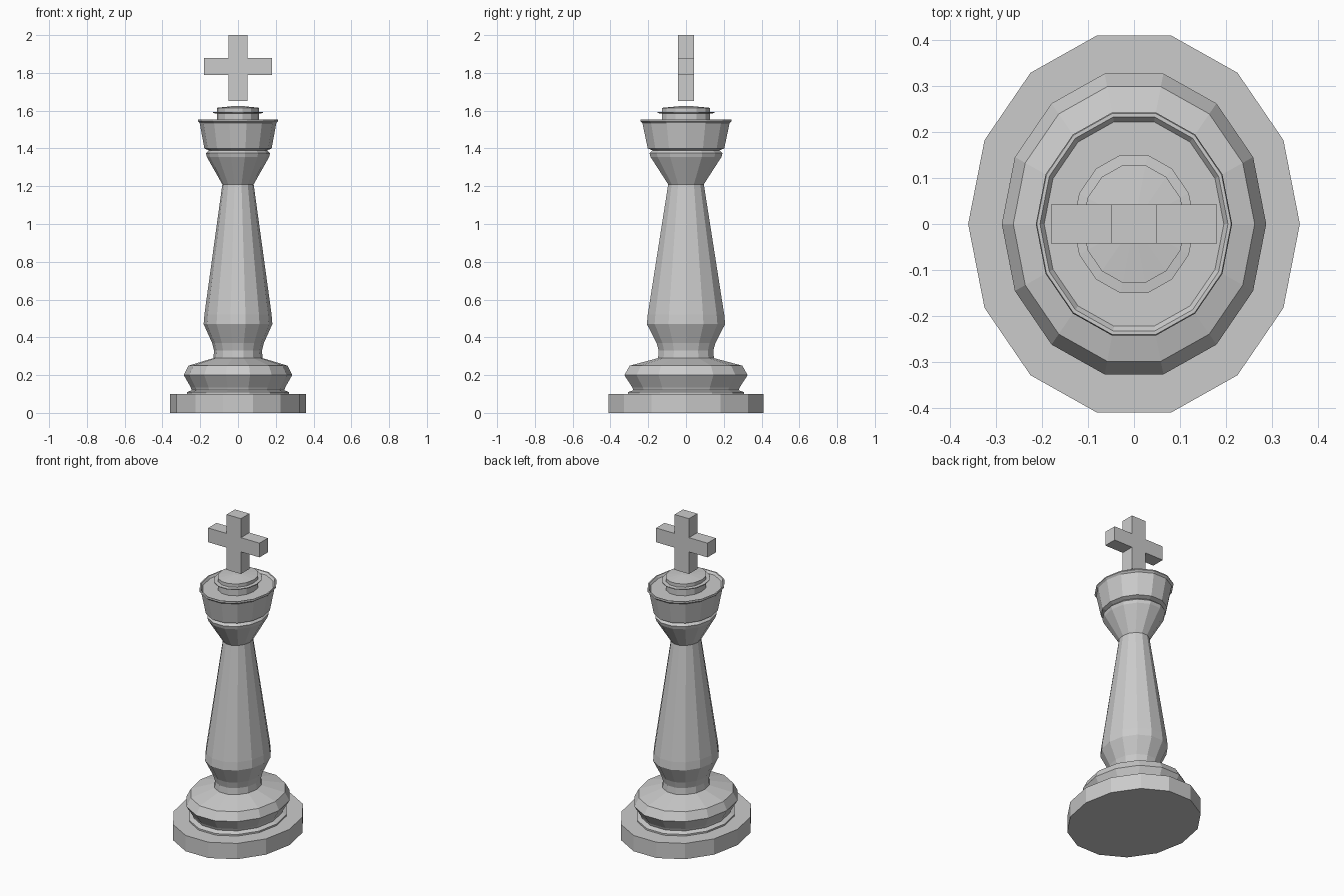
import bpy, bmesh, math

if "Cube" in bpy.data.objects:
    bpy.data.objects.remove(bpy.data.objects["Cube"])

SIDES = 14
STRETCH = 0.42 / 0.36   # the turned parts are oval in plan


def lathe(name, profile):
    """Spin (radius, z) points into a closed, flat-faced oval solid."""
    bm = bmesh.new()
    rings = []
    for r, z in profile:
        ring = []
        for i in range(SIDES):
            a = 2 * math.pi * i / SIDES
            ring.append(bm.verts.new((r * math.cos(a), r * STRETCH * math.sin(a), z)))
        rings.append(ring)
    for low, high in zip(rings, rings[1:]):
        for i in range(SIDES):
            j = (i + 1) % SIDES
            bm.faces.new((low[i], low[j], high[j], high[i]))
    bm.faces.new(rings[0][::-1])
    bm.faces.new(rings[-1])
    return finish(name, bm)


def finish(name, bm):
    bmesh.ops.recalc_face_normals(bm, faces=bm.faces)
    mesh = bpy.data.meshes.new(name)
    bm.to_mesh(mesh)
    bm.free()
    obj = bpy.data.objects.new(name, mesh)
    bpy.context.collection.objects.link(obj)
    return obj


# Foot disc
lathe("base", [(0.36, 0), (0.36, 0.10)])

# Turned body: collar, neck, shaft and cup with a recessed rim
lathe("body", [
    (0.27, 0.10), (0.27, 0.11), (0.245, 0.12), (0.25, 0.135),
    (0.287, 0.20), (0.262, 0.25), (0.13, 0.29), (0.127, 0.33),
    (0.137, 0.37), (0.182, 0.47), (0.178, 0.52), (0.083, 1.21),
    (0.165, 1.355), (0.17, 1.375), (0.155, 1.39), (0.178, 1.40),
    (0.203, 1.535), (0.213, 1.545), (0.211, 1.553), (0.204, 1.553),
    (0.195, 1.54)])

# Stepped cap with a thin flange and a shallow dome
lathe("cap", [
    (0.112, 1.535), (0.112, 1.585), (0.132, 1.587), (0.132, 1.592),
    (0.112, 1.594), (0.112, 1.615), (0.02, 1.625)])

# Cross finial: extruded outline
half = [(0.05, 1.65), (0.05, 1.79), (0.18, 1.79), (0.18, 1.88), (0.05, 1.88), (0.05, 2.0)]
outline = half + [(-x, z) for x, z in reversed(half)]
bm = bmesh.new()
face = bm.faces.new([bm.verts.new((x, -0.042, z)) for x, z in outline])
ext = bmesh.ops.extrude_face_region(bm, geom=[face], use_keep_orig=True)
bmesh.ops.translate(bm, vec=(0, 0.084, 0),
                    verts=[v for v in ext["geom"] if isinstance(v, bmesh.types.BMVert)])
finish("cross", bm)
